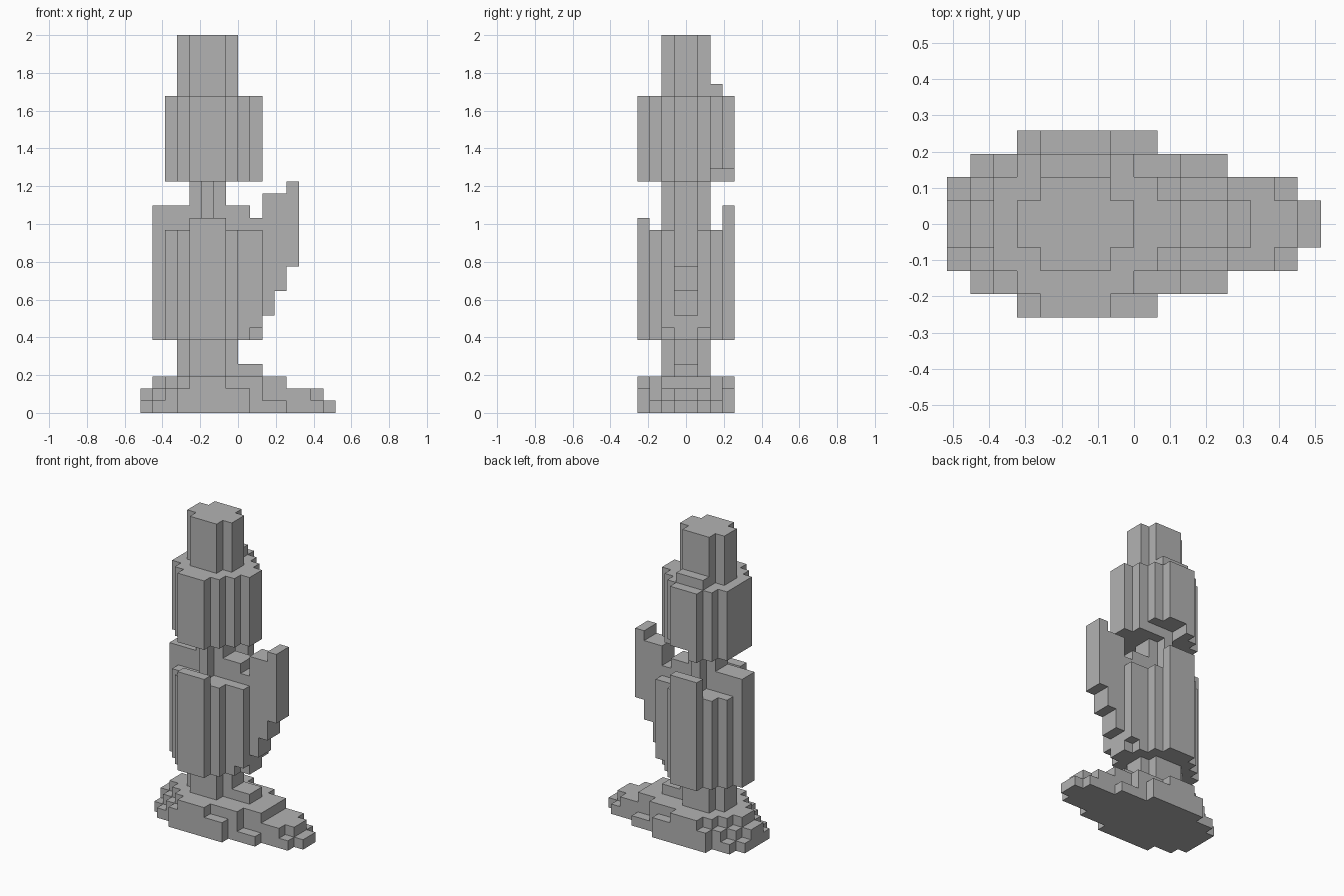
import bpy, bmesh
from mathutils import Vector

old = bpy.data.objects.get("Cube")
if old:
    bpy.data.objects.remove(old, do_unlink=True)

UNIT = 2 / 31          # edge of one block
cells = {}             # block position -> part name

grey = bpy.data.materials.new("grey")
grey.use_nodes = True
colour = (0.45, 0.45, 0.45, 1)
grey.diffuse_color = colour
grey.node_tree.nodes["Principled BSDF"].inputs["Base Color"].default_value = colour


def box(part, x, y, z):
    """Fill a block range; a part of None carves it away."""
    for i in range(*x):
        for j in range(*y):
            for k in range(*z):
                if part:
                    cells[i, j, k] = part
                else:
                    cells.pop((i, j, k), None)


def stack(part, rows, z):
    """Mirrored plan: each row is an x range, one block further from y = 0."""
    for j, x in enumerate(rows):
        box(part, x, (j, j + 1), z)
        box(part, x, (-j - 1, -j), z)


# Stepped base, three thin tiers
stack("base", [(-8, 8), (-8, 7), (-7, 4), (-5, 1)], (0, 1))
stack("base", [(-8, 7), (-7, 6), (-6, 2), (-5, 1)], (1, 2))
stack("base", [(-7, 4), (-6, 4), (-5, 2), (-4, -1)], (2, 3))

# Lower post with a small toe
post = [(-5, 0), (-4, -1)]
stack("lower_post", post, (3, 6))
stack("lower_post", [(0, 2)], (3, 4))

# Wide body with uneven rim
stack("body", [(-7, 2), (-6, 2), (-5, 0), (-4, -1)], (6, 15))
for side in (-2, 1):
    box(None, (1, 2), (side, side + 1), (6, 7))
stack("body", [(-7, 2)], (15, 16))
box("body", (-4, -1), (-4, -3), (15, 16))
box("body", (-4, -1), (3, 4), (15, 17))
for x in ((-7, -4), (-1, 1)):
    stack("body", [x], (16, 17))

# Side arm, tapering downward
for x, low, high in ((2, 8, 18), (3, 10, 18), (4, 12, 19)):
    stack("side_arm", [(x, x + 1)], (low, high))

# Neck
stack("neck", [(-4, -1), (-3, -2)], (15, 19))

# Head drum with a side ridge and a notch underneath
stack("head", [(-6, 2), (-6, 1), (-5, 0), (-4, -1)], (19, 26))
box(None, (-3, 2), (2, 4), (19, 20))

# Upper post and its rear step
stack("top_post", post, (26, 31))
box("top_post", (-4, -1), (2, 3), (26, 27))


def build(part):
    """Skin the exposed sides of one part's blocks."""
    bm = bmesh.new()
    for cell in [c for c, name in cells.items() if name == part]:
        centre = Vector(cell) + Vector((0.5, 0.5, 0.5))
        for axis in range(3):
            for sign in (-1, 1):
                n = Vector((0, 0, 0))
                n[axis] = sign
                if tuple(int(a + b) for a, b in zip(cell, n)) in cells:
                    continue
                u = Vector((0, 0, 0))
                u[(axis + 1) % 3] = 0.5
                v = n.cross(u)
                mid = centre + n / 2
                bm.faces.new([bm.verts.new((mid + p) * UNIT)
                              for p in (-u - v, u - v, u + v, v - u)])
    bmesh.ops.remove_doubles(bm, verts=bm.verts, dist=0.001)
    bmesh.ops.dissolve_limit(bm, angle_limit=0.01, verts=bm.verts, edges=bm.edges)
    mesh = bpy.data.meshes.new(part)
    bm.to_mesh(mesh)
    bm.free()
    mesh.materials.append(grey)
    bpy.context.collection.objects.link(bpy.data.objects.new(part, mesh))


for part in dict.fromkeys(cells.values()):
    build(part)
